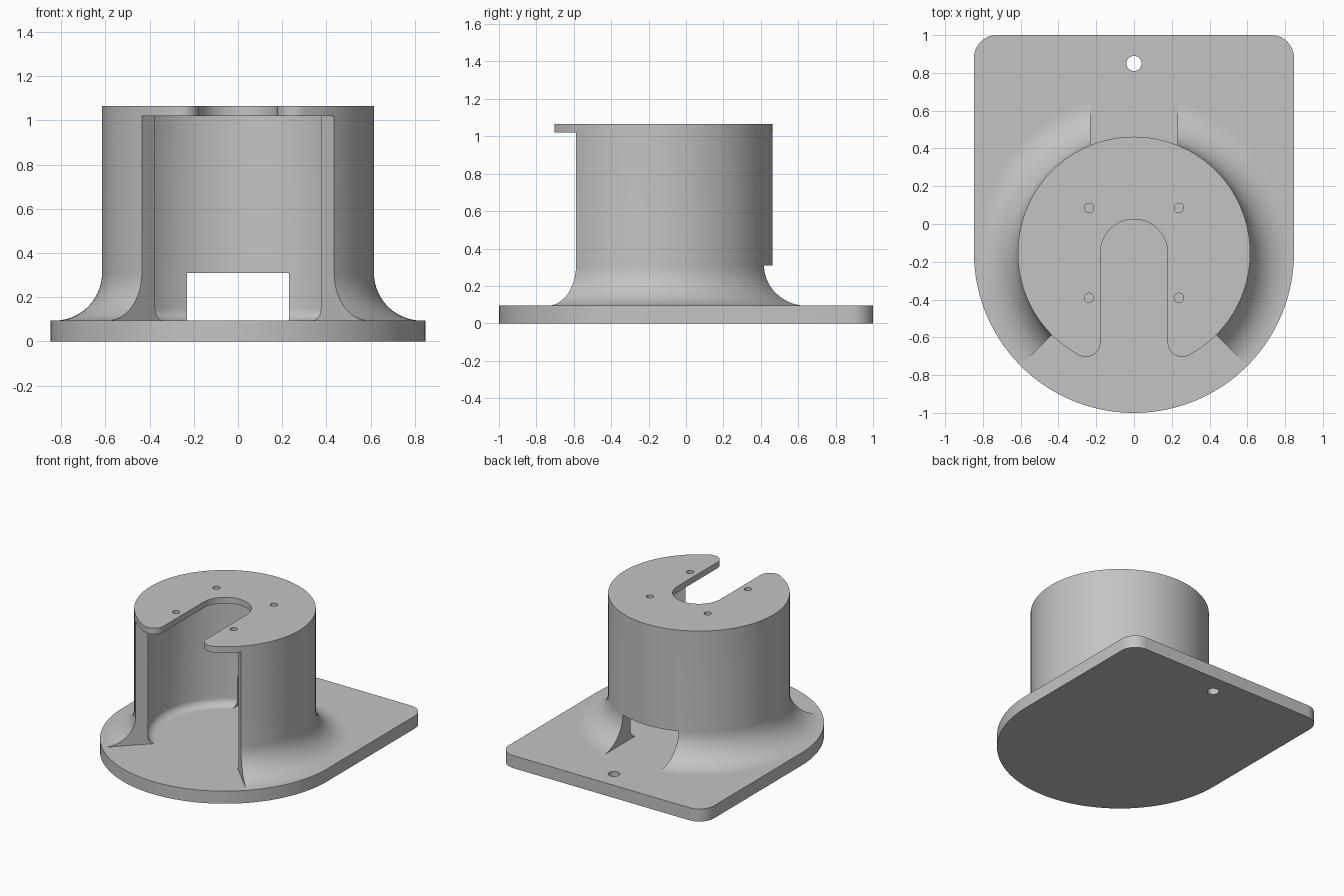
import bpy, bmesh
from math import sin, cos, pi, radians, sqrt, atan2
from mathutils import Vector

if "Cube" in bpy.data.objects:
    bpy.data.objects.remove(bpy.data.objects["Cube"], do_unlink=True)

CY = -0.153                      # y of the housing axis
BASE_R, OUT_R, IN_R = 0.847, 0.615, 0.53
BASE_Z, LID_Z, TOP_Z = 0.094, 1.02, 1.065
SLOT_R, TIP_R = 0.178, 0.077

grey = bpy.data.materials.new("plain grey")
grey.use_nodes = True
colour = (0.55, 0.55, 0.55, 1)
grey.diffuse_color = colour
grey.node_tree.nodes["Principled BSDF"].inputs["Base Color"].default_value = colour


def arc(cx, cy, r, a0, a1, n):
    """Points along an arc, angles in degrees."""
    angles = [radians(a0 + (a1 - a0) * i / n) for i in range(n + 1)]
    return [(cx + r * cos(a), cy + r * sin(a)) for a in angles]


def finish(name, bm):
    bmesh.ops.remove_doubles(bm, verts=bm.verts, dist=0.0002)
    bmesh.ops.recalc_face_normals(bm, faces=bm.faces)
    mesh = bpy.data.meshes.new(name)
    bm.to_mesh(mesh)
    bm.free()
    mesh.materials.append(grey)
    obj = bpy.data.objects.new(name, mesh)
    bpy.context.collection.objects.link(obj)
    return obj


def prism(name, outline, z0, z1):
    """Extrude a flat outline from z0 to z1."""
    bm = bmesh.new()
    face = bm.faces.new([bm.verts.new((x, y, z0)) for x, y in outline])
    new = bmesh.ops.extrude_face_region(bm, geom=[face], use_keep_orig=True)["geom"]
    verts = [g for g in new if isinstance(g, bmesh.types.BMVert)]
    bmesh.ops.translate(bm, verts=verts, vec=Vector((0, 0, z1 - z0)))
    return finish(name, bm)


def revolve(name, profile, a0, a1, steps):
    """Sweep a closed (radius, z) profile about the housing axis and cap the ends."""
    bm = bmesh.new()
    rings = []
    for i in range(steps + 1):
        a = radians(a0 + (a1 - a0) * i / steps)
        rings.append([bm.verts.new((r * cos(a), CY + r * sin(a), z)) for r, z in profile])
    n = len(profile)
    for p, q in zip(rings, rings[1:]):
        for j in range(n):
            k = (j + 1) % n
            bm.faces.new((p[j], p[k], q[k], q[j]))
    bm.faces.new(rings[0])
    bm.faces.new(rings[-1])
    return finish(name, bm)


def cut(obj, cutters):
    for cutter in cutters:
        mod = obj.modifiers.new("cut", "BOOLEAN")
        mod.operation = "DIFFERENCE"
        mod.solver = "EXACT"
        mod.object = cutter
        bpy.context.view_layer.objects.active = obj
        bpy.ops.object.modifier_apply(modifier=mod.name)
        bpy.data.objects.remove(cutter, do_unlink=True)


def hole(x, y, r, z0, z1):
    return prism("hole_cutter", arc(x, y, r, 0, 360, 32)[:-1], z0, z1)


# Base plate: round front, square back with rounded corners, one mounting hole
corner = 0.12
outline = arc(0, CY, BASE_R, 180, 360, 96)
outline += arc(BASE_R - corner, 1 - corner, corner, 0, 90, 12)
outline += arc(corner - BASE_R, 1 - corner, corner, 90, 180, 12)
base = prism("base_plate", outline, 0, BASE_Z)
cut(base, [hole(0, 0.85, 0.04, -0.1, 0.3)])

# Housing wall: open at the front, flared foot outside, small fillet inside
flare, fillet = 0.216, 0.055
profile = arc(OUT_R + flare, BASE_Z + flare, flare, 270, 180, 20)
profile += [(OUT_R, LID_Z), (IN_R, LID_Z)]
profile += arc(IN_R - fillet, BASE_Z + fillet, fillet, 0, -90, 8)
wall = revolve("housing_wall", profile, -45, 225, 120)

# Cable opening through the back of the wall
w = 0.23
opening = prism("opening_cutter", [(-w, 0), (w, 0), (w, 0.9), (-w, 0.9)], -0.1, 0.31)
cut(wall, [opening])

# Lid: disc with a U slot whose front tips are rounded
tip_x = SLOT_R + TIP_R
tip_y = -sqrt((OUT_R - TIP_R) ** 2 - tip_x ** 2)
tip_a = atan2(tip_y, tip_x) * 180 / pi
outline = arc(0, CY, OUT_R, tip_a, 180 - tip_a, 120)
outline += arc(-tip_x, CY + tip_y, TIP_R, 180 - tip_a, 360, 16)
outline += arc(0, CY, SLOT_R, 180, 0, 40)
outline += arc(tip_x, CY + tip_y, TIP_R, 180, 360 + tip_a, 16)
lid = prism("slotted_lid", outline, LID_Z, TOP_Z)
d = 0.238
cut(lid, [hole(sx * d, CY + sy * d, 0.025, 0.9, 1.2) for sx in (-1, 1) for sy in (-1, 1)])

# Smooth curved faces, crisp edges
for obj in (base, wall, lid):
    bpy.ops.object.select_all(action="DESELECT")
    obj.select_set(True)
    bpy.context.view_layer.objects.active = obj
    bpy.ops.object.shade_smooth_by_angle(angle=radians(30))
